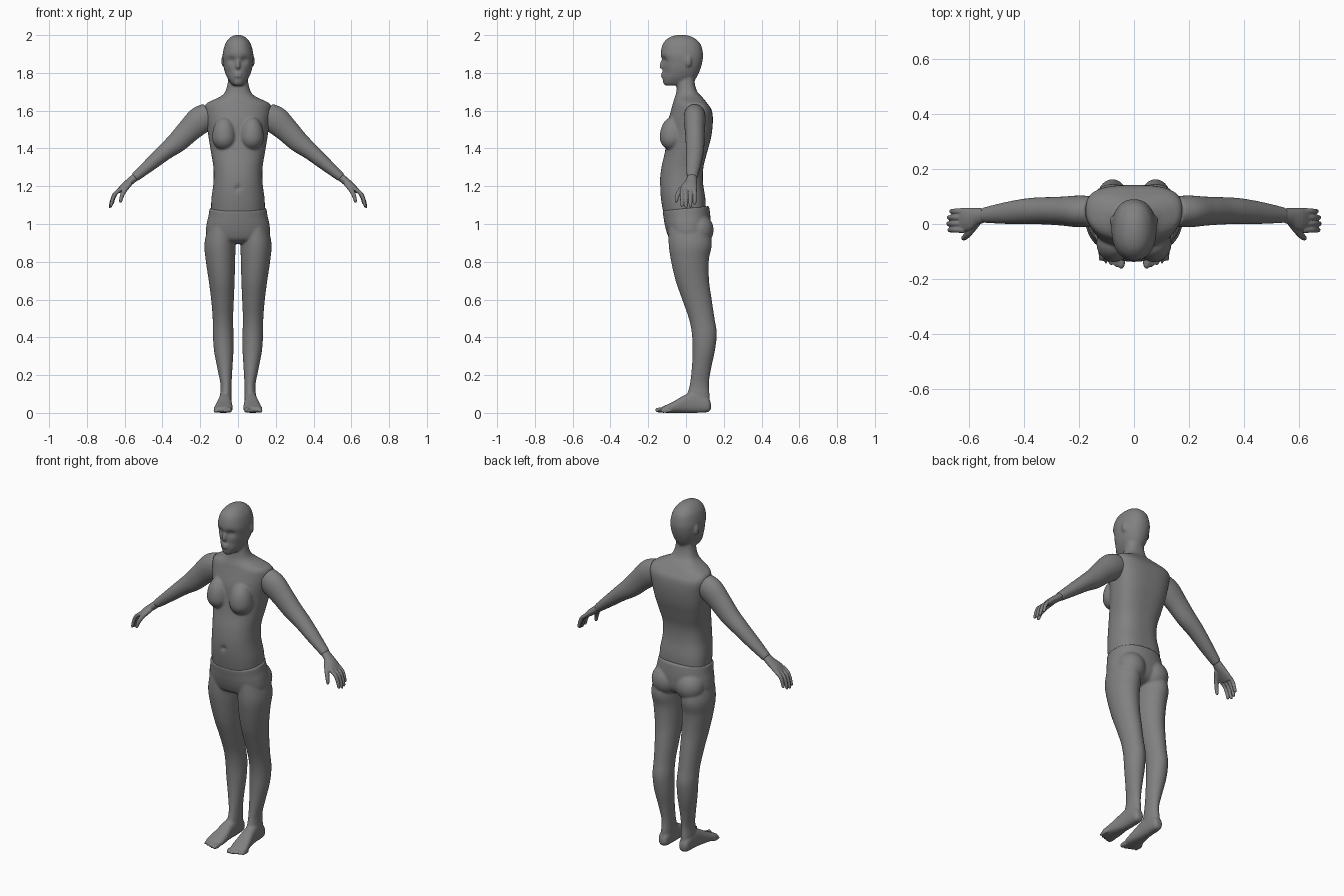
import bpy
import bmesh
import math
from mathutils import Vector

cube = bpy.data.objects.get("Cube")
if cube:
    bpy.data.objects.remove(cube, do_unlink=True)

grey = bpy.data.materials.new("mannequin grey")
grey.use_nodes = True
tone = (.22, .22, .22, 1)
grey.diffuse_color = tone
grey.node_tree.nodes["Principled BSDF"].inputs["Base Color"].default_value = tone

BOTH = (1, -1)


def smooth_rows(rows, steps=6):
    """Catmull-Rom interpolation through rows of numbers."""
    out = []
    last = len(rows) - 1
    for i in range(last):
        a, b, c, d = (rows[max(i - 1, 0)], rows[i], rows[i + 1], rows[min(i + 2, last)])
        for k in range(steps):
            t = k / steps
            out.append([q + .5 * t * (r - p + t * (2 * p - 5 * q + 4 * r - s
                        + t * (3 * (q - r) + s - p))) for p, q, r, s in zip(a, b, c, d)])
    out.append(list(rows[-1]))
    return out


def skin(bm, rings, side=1, warp=None):
    """Join rings of points into a closed skin."""
    loops = []
    for ring in rings:
        points = [warp(p) if warp else p for p in ring]
        loops.append([bm.verts.new((p.x * side, p.y, p.z)) for p in points])
    n = len(loops[0])
    for a, b in zip(loops, loops[1:]):
        for i in range(n):
            j = (i + 1) % n
            bm.faces.new((a[i], a[j], b[j], b[i]))
    bm.faces.new(loops[0])
    bm.faces.new(loops[-1])


def oval(n, power=2):
    for i in range(n):
        c, s = math.cos(math.tau * i / n), math.sin(math.tau * i / n)
        yield (math.copysign(abs(c) ** (2 / power), c), math.copysign(abs(s) ** (2 / power), s))


def loft(bm, rows, sides=(1,), lengthwise=False, power=2.2, warp=None):
    """Rows: position, x from, x to, then y (or z when lengthwise) from, to."""
    rings = []
    for t, x0, x1, b0, b1 in smooth_rows(rows):
        ring = []
        for c, s in oval(64, power):
            x, b = (x0 + x1 + (x1 - x0) * c) / 2, (b0 + b1 + (b1 - b0) * s) / 2
            ring.append(Vector((x, t, b) if lengthwise else (x, b, t)))
        rings.append(ring)
    for side in sides:
        skin(bm, rings, side, warp)


def centred(rows):
    return [(z, -w, w, front, back) for z, w, front, back in rows]


def tube(bm, rows, side):
    """Rows: x, y, z of the path, thickness radius, width radius."""
    rows = smooth_rows(rows)
    path = [Vector(r[:3]) for r in rows]
    rings = []
    for i, row in enumerate(rows):
        along = path[min(i + 1, len(path) - 1)] - path[max(i - 1, 0)]
        up = along.cross(Vector((0, 1, 0))).normalized()
        wide = up.cross(along).normalized()
        rings.append([path[i] + up * row[3] * c + wide * row[4] * s for c, s in oval(32)])
    skin(bm, rings, side)


def ball(bm, centre, radii, sides=(1,), stretch=1):
    """Ellipsoid whose upper half can be drawn out."""
    for side in sides:
        made = bmesh.ops.create_uvsphere(bm, u_segments=32, v_segments=20, radius=1)
        for v in made["verts"]:
            p = v.co.copy()
            if p.z > 0:
                p.z *= stretch
            v.co = [c + r * q for c, r, q in zip(centre, radii, p)]
            v.co.x *= side


def finish(name, bm, voxel, rounds):
    """Fuse the overlapping volumes into one soft skin."""
    bmesh.ops.recalc_face_normals(bm, faces=bm.faces)
    mesh = bpy.data.meshes.new(name)
    bm.to_mesh(mesh)
    bm.free()
    mesh.materials.append(grey)
    obj = bpy.data.objects.new(name, mesh)
    bpy.context.collection.objects.link(obj)
    fuse = obj.modifiers.new("fuse", 'REMESH')
    fuse.mode = 'VOXEL'
    fuse.voxel_size = voxel
    fuse.use_smooth_shade = True
    soften = obj.modifiers.new("soften", 'SMOOTH')
    soften.factor = .5
    soften.iterations = rounds


def dent(p, x, z, size, depth):
    if p.y < 0:
        p.y += depth * math.exp(-((abs(p.x) - x) ** 2 + (p.z - z) ** 2) / size ** 2)


def torso_warp(p):
    p.y += .025 * (p.x / .18) ** 2
    dent(p, 0, 1.19, .012, .014)
    return p


def face_warp(p):
    dent(p, .034, 1.868, .018, .013)
    dent(p, .05, 1.8, .02, .005)
    return p


def waist_tilt(p):
    p.z += .1 * p.y * min(max((p.z - .95) / .1, 0), 1)
    return p


# Torso and neck
bm = bmesh.new()
loft(bm, centred([
    (1.05, .142, -.118, .105), (1.13, .141, -.132, .103), (1.22, .13, -.138, .09),
    (1.3, .13, -.13, .092), (1.38, .143, -.112, .112), (1.46, .156, -.1, .133),
    (1.54, .168, -.095, .142), (1.6, .177, -.08, .137), (1.635, .17, -.07, .115),
    (1.655, .135, -.065, .1), (1.675, .093, -.058, .083), (1.7, .068, -.051, .06),
    (1.75, .054, -.046, .046), (1.82, .05, -.04, .05)]), power=2.4, warp=torso_warp)
ball(bm, (.073, -.07, 1.458), (.064, .069, .068), BOTH, stretch=1.6)

# Head with nose, lips and ears
loft(bm, centred([
    (1.733, .022, -.108, -.03), (1.745, .038, -.12, .03), (1.78, .06, -.124, .058),
    (1.82, .074, -.122, .076), (1.86, .08, -.125, .087), (1.9, .081, -.134, .09),
    (1.95, .069, -.124, .078), (1.98, .049, -.1, .05), (1.995, .028, -.07, .02),
    (2.002, .006, -.035, -.015)]), warp=face_warp)
ball(bm, (0, -.123, 1.833), (.013, .018, .014), stretch=2.6)
for z in (1.782, 1.796):
    ball(bm, (0, -.121, z), (.022, .012, .007))
ball(bm, (.078, .012, 1.862), (.011, .018, .03), BOTH)
finish("torso_and_head", bm, .006, 5)

# Hips and buttocks
bm = bmesh.new()
loft(bm, centred([
    (.895, .07, -.04, .05), (.915, .14, -.082, .1), (.95, .168, -.1, .125),
    (1, .166, -.112, .13), (1.04, .157, -.118, .128), (1.083, .15, -.124, .122)]),
    warp=waist_tilt)
ball(bm, (.078, .068, .968), (.082, .078, .085), BOTH)

# Legs
loft(bm, [
    (1.02, .02, .15, -.09, .11), (.9, .014, .177, -.092, .136), (.81, .015, .171, -.08, .121),
    (.7, .018, .155, -.055, .122), (.6, .022, .142, -.02, .136), (.5, .026, .134, .015, .151),
    (.42, .024, .133, .031, .163), (.33, .024, .127, .035, .153), (.23, .03, .108, .03, .132),
    (.15, .034, .093, .02, .121), (.08, .034, .095, .005, .126), (.02, .038, .09, .02, .122)],
    BOTH, power=2)

# Feet and toes
loft(bm, [
    (.132, .052, .08, .02, .05), (.115, .038, .095, .004, .08), (.05, .034, .1, 0, .11),
    (0, .034, .106, 0, .098), (-.06, .029, .12, 0, .064), (-.1, .029, .128, 0, .044),
    (-.13, .036, .124, .004, .03)], BOTH, lengthwise=True, power=2.5)
for i in range(5):
    size = .015 if i == 0 else .0105 - .0006 * i
    ball(bm, (.046 + .019 * i, -.132 + .006 * i, size), (size, .034, size), BOTH)
finish("hips_and_legs", bm, .006, 5)

for label, side in (("left", 1), ("right", -1)):
    # Arm
    bm = bmesh.new()
    tube(bm, [
        (.15, .046, 1.58, .064, .055), (.2, .046, 1.55, .073, .058), (.26, .047, 1.495, .064, .053),
        (.32, .048, 1.435, .056, .05), (.385, .047, 1.383, .045, .047),
        (.465, .04, 1.315, .035, .04), (.548, .032, 1.245, .024, .028)], side)
    finish(label + "_arm", bm, .006, 4)

    # Palm
    bm = bmesh.new()
    tube(bm, [
        (.542, .032, 1.25, .021, .025), (.575, .027, 1.222, .02, .032),
        (.605, .018, 1.198, .018, .042), (.632, .014, 1.173, .012, .044)], side)
    # Fingers, from the little finger forward
    for i, reach in enumerate((.82, .96, 1, .93)):
        y = .046 - .0225 * i
        knuckle = Vector((.618, y, 1.187))
        bends = ((0, 0), (.033, .027), (.049, .06), (.058, .096), (.058, .102))
        radii = (.011, .0105, .0095, .008, .003)
        tube(bm, [(knuckle.x + a * reach, y, knuckle.z - b * reach, r, r)
                  for (a, b), r in zip(bends, radii)], side)
    # Thumb
    tube(bm, [
        (.572, .005, 1.215, .014, .014), (.598, -.028, 1.182, .013, .013),
        (.614, -.046, 1.15, .011, .011), (.622, -.052, 1.12, .008, .008),
        (.623, -.053, 1.114, .003, .003)], side)
    finish(label + "_hand", bm, .003, 3)
